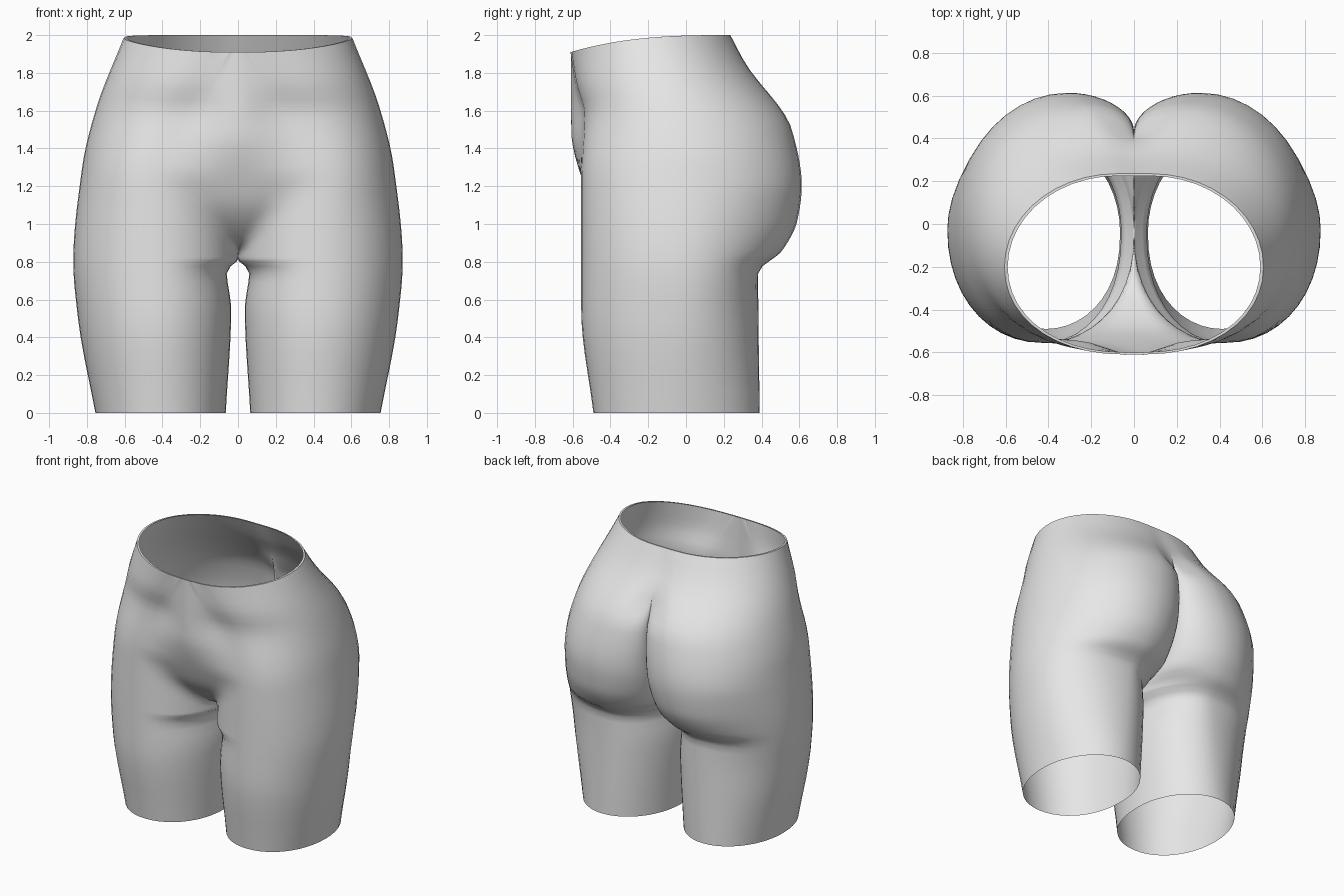
import bpy, bmesh, math

if "Cube" in bpy.data.objects:
    bpy.data.objects.remove(bpy.data.objects["Cube"])

# Height profiles for one half of the body: a few (z, value) keys each
SIDE = [(0, .755), (.5, .847), (.8, .872), (1.3, .825), (1.6, .755), (2, .605)]
SIDE_Y = [(0, -.05), (1.3, -.02), (2, -.2)]
FRONT = [(0, -.49), (.55, -.555), (1.25, -.555), (1.6, -.54), (1.8, -.583), (2, -.609)]
FRONT_X = [(0, .41), (1.2, .43), (1.7, .25), (2, .05)]
BACK = [(0, .39), (.74, .382), (.86, .51), (1.02, .59), (1.2, .613), (1.5, .56),
        (1.85, .315), (2, .235)]
BACK_SOFT = [(0, .39), (.5, .395), (1.2, .613)]
BACK_X = [(0, .41), (1.2, .31), (2, .08)]
GAP = [(0, .065), (.55, .036), (.75, .06), (.815, 0), (2, 0)]
MID_FRONT = [(0, -.04), (.815, -.04), (.9, -.3), (1.15, -.515), (1.5, -.607), (2, -.61)]
MID_BACK = [(0, -.04), (.815, -.04), (.9, .22), (1.2, .41), (1.4, .435), (1.7, .395),
            (1.85, .308), (2, .235)]

CROTCH = .815   # height where the legs join
N = 11          # segments per quarter


def value(k, z):
    """Monotone cubic interpolation of a profile."""
    d = [(b[1] - a[1]) / (b[0] - a[0]) for a, b in zip(k, k[1:])]
    m = [d[0]] + [2 * a * b / (a + b) if a * b > 0 else 0 for a, b in zip(d, d[1:])] + [d[-1]]
    i = max(j for j in range(len(d)) if z >= k[j][0])
    h = k[i + 1][0] - k[i][0]
    t = (z - k[i][0]) / h
    return (k[i][1] * (1 + 2 * t) * (1 - t) ** 2 + m[i] * h * t * (1 - t) ** 2
            + k[i + 1][1] * t * t * (3 - 2 * t) + m[i + 1] * h * t * t * (t - 1))


def ease(t):
    t = min(1, max(0, t))
    return t * t * (3 - 2 * t)


def smooth_min(a, b, k):
    h = max(0, 1 - abs(a - b) / k) if k > 1e-6 else 0
    return min(a, b) - h * h * k / 4


def section(z):
    """Half outline at one height, from front centre round the side to back centre."""
    side, side_y, front, fx, back, bx, gap, mid_f, mid_b = (
        value(k, z) for k in (SIDE, SIDE_Y, FRONT, FRONT_X, BACK, BACK_X, GAP, MID_FRONT, MID_BACK))
    # the fold under the buttock fades out toward the hip
    soft = value(BACK_SOFT, z) if z < 1.2 else back
    pts = []
    for step in range(4 * N + 1):
        q = min(step // N, 3)
        a = math.pi / 2 * (step - q * N) / N
        s, c = math.sin(a), max(0, math.cos(a))
        if q == 0:      # thigh front blended with the belly
            u = 1 - c
            x = gap + (fx - gap) * u
            y = -.04 + (front + .04) * s ** .88
            if z > CROTCH:
                belly = mid_f + min(0, mid_f - front) * -ease(u)
                y = smooth_min(y, belly, min(.07, (z - CROTCH) * .5) * (1 - u * u) * s)
        elif q == 1:    # outer front
            x, y = fx + (side - fx) * s ** .95, side_y + (front - side_y) * c ** .95
        elif q == 2:    # outer back
            x = bx + (side - bx) * c
            y = side_y + (soft + (back - soft) * s ** 3 - side_y) * s
        else:           # buttock into the cleft, or inner thigh
            x = bx + (gap - bx) * s
            t = ease((z - 1.5) / .22)
            y = mid_b + (back - mid_b) * (c + (ease(1 - s) - c) * t)
        # the waist opening dips toward the front
        dip = .09 * max(0, (z - 1.4) / .6) * max(0, (.24 - y) / .85) ** 2.8
        pts.append((x, y, z - dip))
    return pts


# Rings, closer together around the crotch
heights = [CROTCH * (1 - (1 - i / 12) ** 1.7) for i in range(12)]
heights += [CROTCH + (2 - CROTCH) * (i / 26) ** 1.4 for i in range(27)]
rings = [section(z) for z in heights]
# Narrow rim turned inward at the waist
rings.append([(x * .975, -.185 + (y + .185) * .975, z) for x, y, z in rings[-1]])

# Skin half of the body
bm = bmesh.new()
grid = [[bm.verts.new(p) for p in ring] for ring in rings]
for lo, hi in zip(grid, grid[1:]):
    for j in range(4 * N):
        bm.faces.new((lo[j], lo[j + 1], hi[j + 1], hi[j]))
bmesh.ops.remove_doubles(bm, verts=bm.verts, dist=1e-4)
mesh = bpy.data.meshes.new("hips_and_thighs")
bm.to_mesh(mesh)
bm.free()

body = bpy.data.objects.new("hips_and_thighs", mesh)
bpy.context.collection.objects.link(body)
grey = bpy.data.materials.new("light_grey")
grey.diffuse_color = (.8, .8, .8, 1)
grey.use_nodes = True
grey.node_tree.nodes["Principled BSDF"].inputs["Base Color"].default_value = grey.diffuse_color
mesh.materials.append(grey)

bpy.context.view_layer.objects.active = body
body.select_set(True)
bpy.ops.object.shade_smooth_by_angle(angle=math.radians(55))

# Mirror to the other leg
mirror = body.modifiers.new("mirror", 'MIRROR')
mirror.use_axis[0] = True
mirror.merge_threshold = .0005
